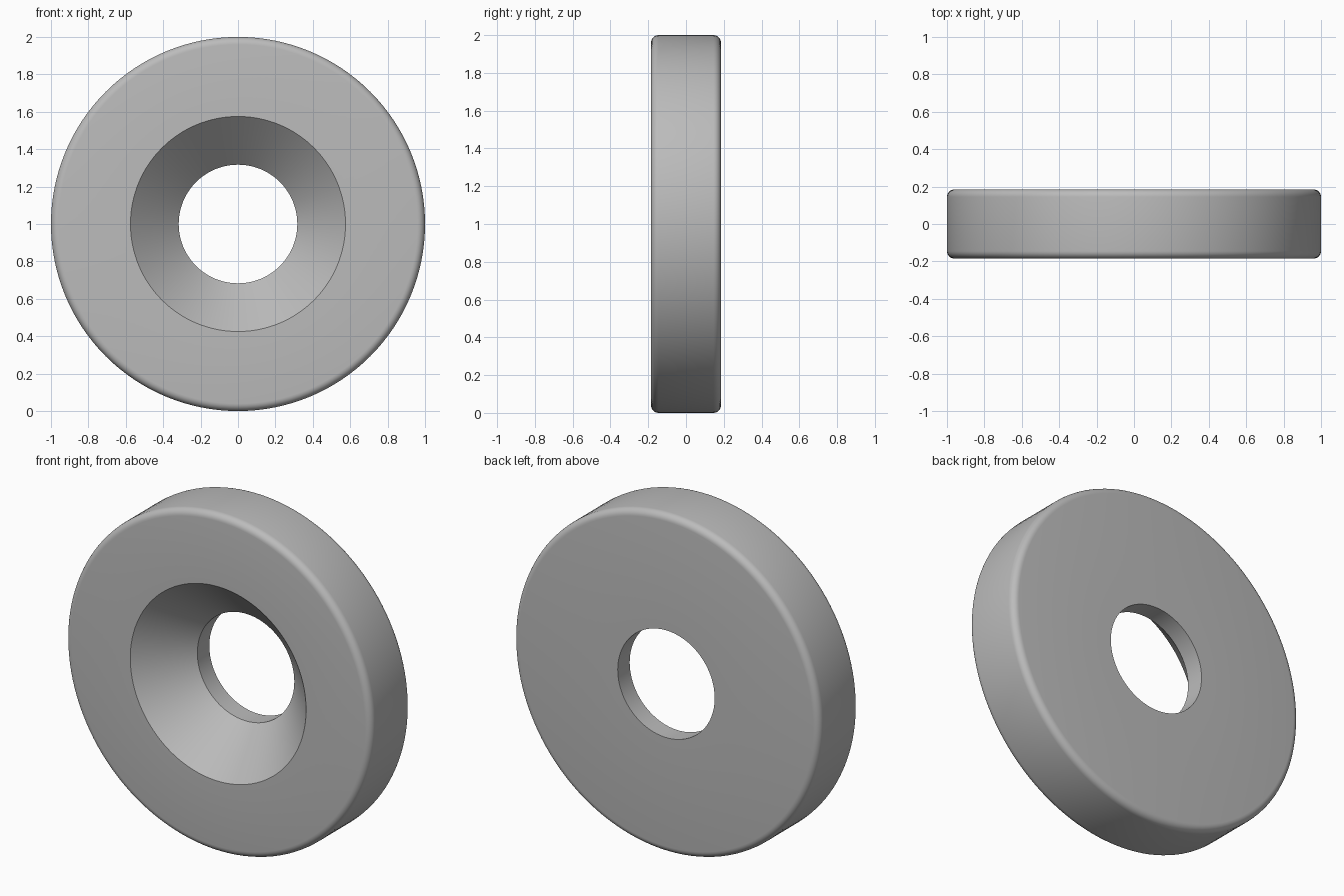
import bpy
import bmesh
import math
from mathutils import Matrix, Vector

cube = bpy.data.objects.get("Cube")
if cube:
    bpy.data.objects.remove(cube, do_unlink=True)

OUTER, HOLE, SINK = 1.0, 0.317, 0.575
HALF, FILLET = 0.185, 0.04
SEGMENTS = 128

# Plain grey metal
metal = bpy.data.materials.new("grey_metal")
grey = (0.5, 0.5, 0.5, 1.0)
metal.diffuse_color = grey
metal.use_nodes = True
metal.node_tree.nodes["Principled BSDF"].inputs["Base Color"].default_value = grey


def fillet(side, start, steps=6):
    """Quarter-round at the rim, as (radius, y) points."""
    return [(OUTER - FILLET + FILLET * math.cos(a),
             side * (HALF - FILLET) + FILLET * math.sin(a))
            for a in (math.radians(start + 90 * i / steps) for i in range(steps + 1))]


# Closed section: countersunk bore, front face, rounded rim, back face
section = [(HOLE, HALF), (HOLE, -HALF + SINK - HOLE), (SINK, -HALF)]
section += fillet(-1, -90) + fillet(1, 0)

# Lathe the section around the y axis
bm = bmesh.new()
verts = [bm.verts.new((r, y, 0)) for r, y in section]
edges = [bm.edges.new((v, verts[i - 1])) for i, v in enumerate(verts)]
bmesh.ops.spin(bm, geom=verts + edges, cent=(0, 0, 0), axis=(0, 1, 0),
               angle=math.tau, steps=SEGMENTS, use_merge=True)
bmesh.ops.remove_doubles(bm, verts=bm.verts, dist=0.0001)
bmesh.ops.recalc_face_normals(bm, faces=bm.faces)
bmesh.ops.transform(bm, matrix=Matrix.Translation(Vector((0, 0, OUTER))), verts=bm.verts)

mesh = bpy.data.meshes.new("countersunk_washer")
bm.to_mesh(mesh)
bm.free()
mesh.materials.append(metal)
washer = bpy.data.objects.new("countersunk_washer", mesh)
bpy.context.collection.objects.link(washer)

# Smooth rounds, sharp bore edges
bpy.ops.object.select_all(action='DESELECT')
washer.select_set(True)
bpy.context.view_layer.objects.active = washer
bpy.ops.object.shade_smooth_by_angle(angle=math.radians(30))
